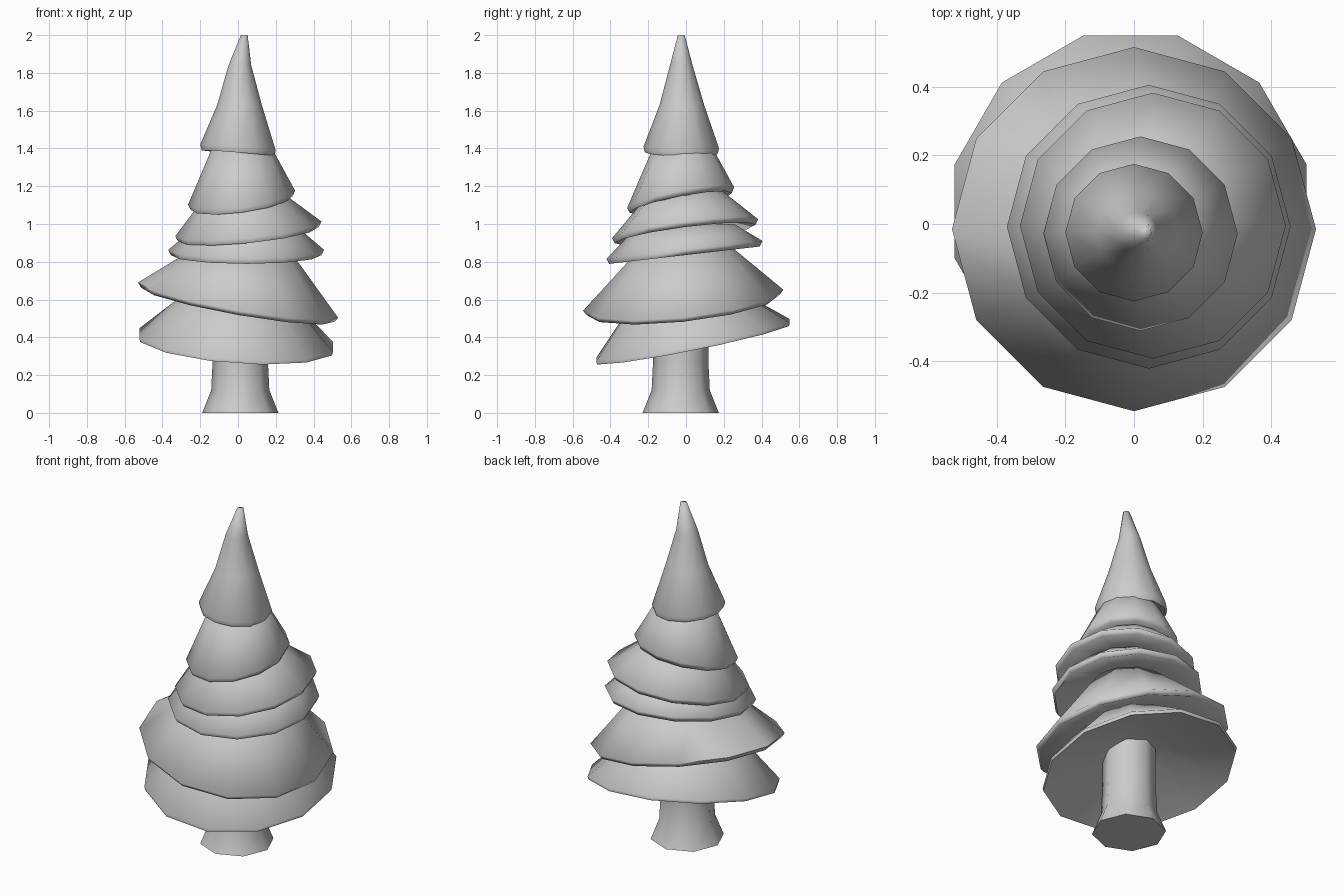
import bpy
import bmesh
from math import cos, sin, pi, radians

if "Cube" in bpy.data.objects:
    bpy.data.objects.remove(bpy.data.objects["Cube"])


def loft(name, rings, sides, turn=0.0, smooth=60):
    """Closed skin through rings (cx, cy, z, radius, slope_x, slope_y)."""
    bm = bmesh.new()
    loops = []
    for cx, cy, z, r, sx, sy in rings:
        loop = []
        for i in range(sides):
            a = turn + 2 * pi * i / sides
            dx, dy = r * cos(a), r * sin(a)
            loop.append(bm.verts.new((cx + dx, cy + dy, z + dx * sx + dy * sy)))
        loops.append(loop)
    for low, high in zip(loops, loops[1:]):
        for i in range(sides):
            j = (i + 1) % sides
            bm.faces.new((low[i], low[j], high[j], high[i]))
    bm.faces.new(loops[0][::-1])
    bm.faces.new(loops[-1])
    mesh = bpy.data.meshes.new(name)
    bm.to_mesh(mesh)
    bm.free()
    obj = bpy.data.objects.new(name, mesh)
    bpy.context.collection.objects.link(obj)
    bpy.ops.object.select_all(action='DESELECT')
    obj.select_set(True)
    bpy.context.view_layer.objects.active = obj
    bpy.ops.object.shade_smooth_by_angle(angle=radians(smooth))
    return obj


def tier(name, rim, lip, tops, turn=0.0):
    """Tilted skirt: hollowed underside, tucked-in lip, rim edge, upper rings."""
    cx, cy, z, r, sx, sy = rim
    height, inset = lip
    rings = [(cx, cy, z + 0.26 * r, r * 0.27, sx, sy),
             (cx, cy, z, r - inset, sx, sy),
             (cx, cy, z + height, r, sx, sy)]
    rings += [(x, y, h, rad, 0, 0) for x, y, h, rad in tops]
    return loft(name, rings, 12, turn, 85)


# Flared eight-sided trunk
loft("trunk", [(0.012, -0.028, z, r, 0, 0) for z, r in
               ((0, 0.202), (0.12, 0.154), (0.26, 0.147), (0.52, 0.145))], 8)

# Foliage skirts from the bottom up
tier("foliage_1", (-0.01, 0.037, 0.367, 0.53, -0.07, 0.20), (0.018, 0.004),
     [(0, -0.01, 0.70, 0.2)], radians(15))
tier("foliage_2", (0, -0.015, 0.572, 0.53, -0.175, 0.105), (0.025, 0.018),
     [(0.03, 0, 0.90, 0.215)])
tier("foliage_3", (0.043, -0.008, 0.835, 0.413, 0, 0.115), (0.028, 0.014),
     [(0.045, 0.005, 1.0, 0.25)])
tier("foliage_4", (0.055, -0.005, 0.947, 0.387, 0.10, 0.13), (0.028, 0.014),
     [(0.027, 0, 1.2, 0.16)])
tier("foliage_5", (0.019, -0.028, 1.112, 0.283, 0.13, 0.19), (0.028, 0.012),
     [(0.018, -0.02, 1.45, 0.135)])

# Pointed top leaning slightly sideways
tier("foliage_top", (0, -0.025, 1.375, 0.2, -0.08, -0.02), (0.03, 0.008),
     [(0.008, -0.022, 1.63, 0.118), (0.01, -0.025, 1.84, 0.06),
      (0.033, -0.025, 2.0, 0.018)])
